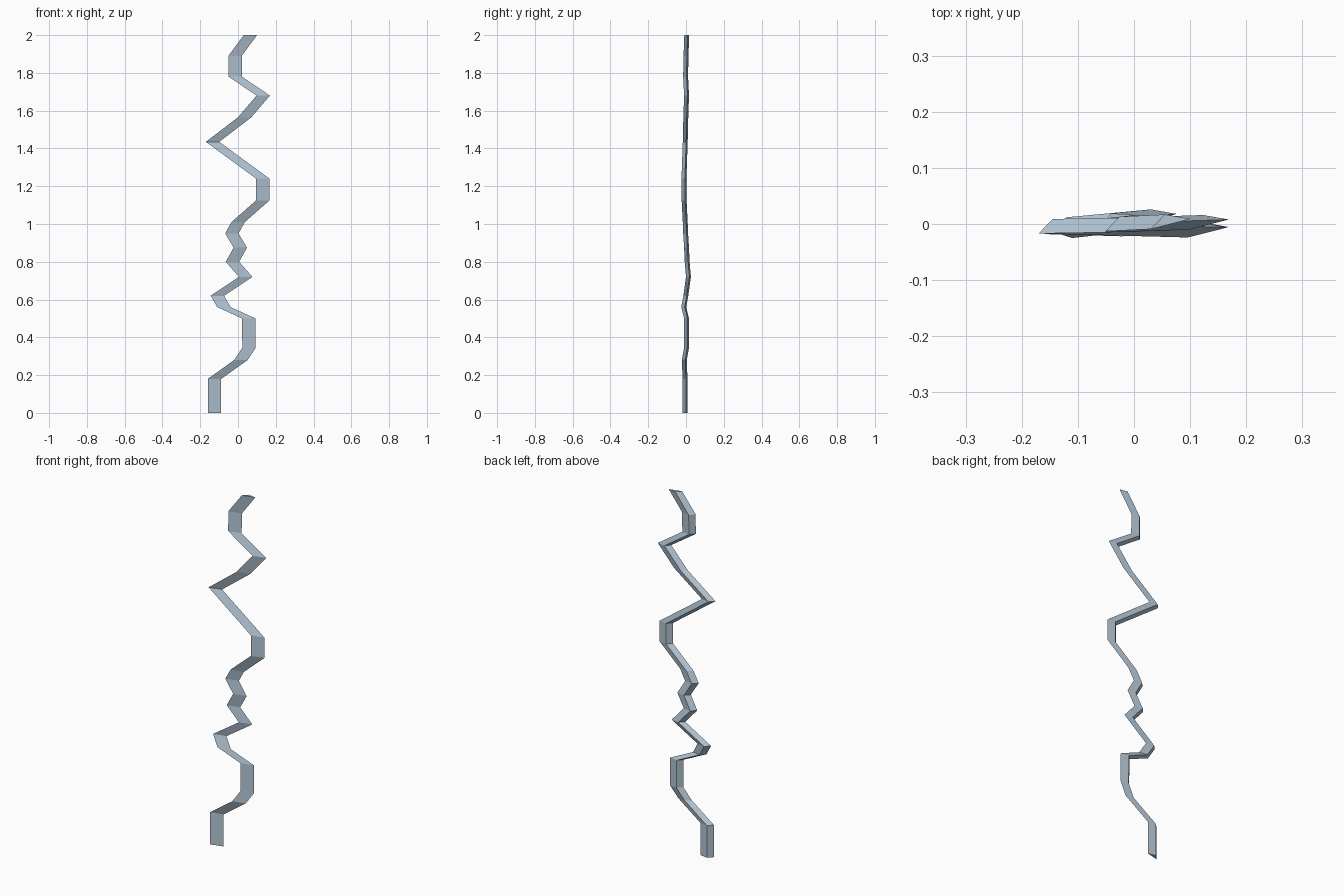
import bpy, bmesh

if "Cube" in bpy.data.objects:
    bpy.data.objects.remove(bpy.data.objects["Cube"])

# Bolt path: height, left edge x, left edge y
PATH = [
    (0.00, -.160, -.018), (0.18, -.160, -.018), (0.28, -.020, -.022),
    (0.345, .023, -.010), (0.50, .021, -.010), (0.56, -.110, -.025),
    (0.62, -.145, -.014), (0.72, .005, .000), (0.80, -.065, -.007),
    (0.875, -.023, -.010), (0.95, -.068, -.015), (1.01, -.035, -.017),
    (1.125, .096, -.023), (1.24, .096, -.024), (1.435, -.170, -.017),
    (1.565, .000, -.014), (1.68, .098, -.010), (1.78, -.050, -.015),
    (1.89, -.051, -.013), (2.00, .030, -.009),
]
# Triangular cross-section, relative to the left edge
SECTION = [(0, 0), (.071, .018), (.025, .026)]

mat = bpy.data.materials.new("pale steel blue")
mat.diffuse_color = (0.45, 0.56, 0.66, 1)
mat.use_nodes = True
mat.node_tree.nodes["Principled BSDF"].inputs["Base Color"].default_value = mat.diffuse_color

# Sweep the section along the zigzag, keeping every ring horizontal
bm = bmesh.new()
rings = [[bm.verts.new((x + dx, y + dy, z)) for dx, dy in SECTION]
         for z, x, y in PATH]
for lo, hi in zip(rings, rings[1:]):
    for i in range(3):
        j = (i + 1) % 3
        bm.faces.new((lo[i], lo[j], hi[j], hi[i]))
bm.faces.new(rings[0][::-1])
bm.faces.new(rings[-1])
bmesh.ops.recalc_face_normals(bm, faces=bm.faces)

mesh = bpy.data.meshes.new("lightning_bolt")
bm.to_mesh(mesh)
bm.free()
mesh.materials.append(mat)
bpy.context.collection.objects.link(bpy.data.objects.new("lightning_bolt", mesh))
